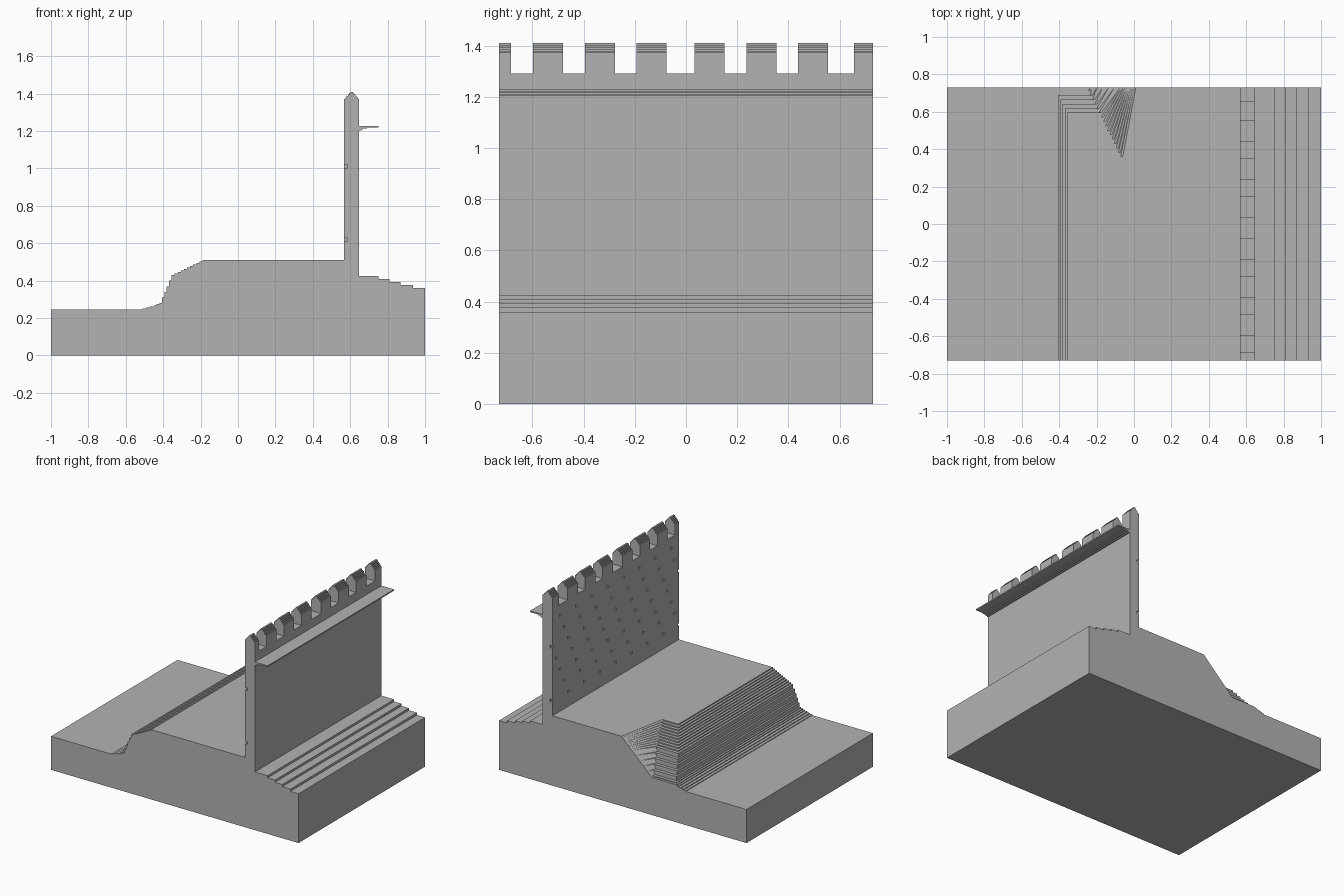
import bpy
import bmesh

if "Cube" in bpy.data.objects:
    bpy.data.objects.remove(bpy.data.objects["Cube"], do_unlink=True)

HALF = 0.73          # half the depth along y
WALL_X = (0.568, 0.648)

stone = bpy.data.materials.new("grey stone")
stone.use_nodes = True
GREY = (0.45, 0.45, 0.45, 1)
stone.diffuse_color = GREY
stone.node_tree.nodes["Principled BSDF"].inputs["Base Color"].default_value = GREY


def loft(bm, ring_a, ring_b):
    """Closed solid between two matching rings of points."""
    a = [bm.verts.new(p) for p in ring_a]
    b = [bm.verts.new(p) for p in ring_b]
    bm.faces.new(a)
    bm.faces.new(b)
    for i in range(len(a)):
        j = (i + 1) % len(a)
        bm.faces.new((a[i], a[j], b[j], b[i]))


def extrude_y(bm, profile, y0, y1):
    loft(bm, [(x, y0, z) for x, z in profile], [(x, y1, z) for x, z in profile])


def box(bm, x0, x1, y0, y1, z0, z1):
    extrude_y(bm, [(x0, z0), (x1, z0), (x1, z1), (x0, z1)], y0, y1)


def finish(name, bm):
    bmesh.ops.recalc_face_normals(bm, faces=bm.faces)
    mesh = bpy.data.meshes.new(name)
    bm.to_mesh(mesh)
    bm.free()
    mesh.materials.append(stone)
    ob = bpy.data.objects.new(name, mesh)
    bpy.context.collection.objects.link(ob)
    return ob


def stairs(points):
    """Turn (x, z) tread starts into a stepped outline."""
    out = [points[0]]
    for x, z in points[1:]:
        out += [(x, out[-1][1]), (x, z)]
    return out


# Ground slab: low field, stepped bank foot, stepped terrace outside the wall
foot = stairs([(-1, 0.245), (-0.51, 0.25), (-0.49, 0.256), (-0.47, 0.262),
               (-0.45, 0.268), (-0.435, 0.274)])
terrace = stairs([(0.6, 0.425), (0.75, 0.409), (0.81, 0.393),
                  (0.87, 0.377), (0.935, 0.36)])
bm = bmesh.new()
extrude_y(bm, [(-1, 0)] + foot + [(0.6, 0.274)] + terrace + [(1, 0.36), (1, 0)],
          -HALF, HALF)
finish("ground", bm)


# Raised bank: thin layers stepping out and down, gentle first, then steep
LAYERS = 16


def layer_z(i):
    if i == LAYERS:
        return 0.274
    return 0.51 - 0.008 * min(i, 10) - 0.03 * max(i - 10, 0)


def side_x(i):
    """Corner and back ends of the sloping side at the back of the bank."""
    corner = -0.06 - 0.0115 * i
    back = 0.01 - (0.51 - layer_z(i)) * 1.04
    return corner, back


bm = bmesh.new()
for i in range(LAYERS):
    left = -0.19 - 0.0165 * min(i, 10) - 0.013 * max(i - 10, 0)
    y = 0.36 + 0.0235 * i
    rings = []
    for k in (i, i + 1):
        corner, back = side_x(k)
        outline = [(left, -HALF), (0.6, -HALF), (0.6, HALF),
                   (back, HALF), (corner, y), (left, y)]
        rings.append([(px, py, layer_z(k)) for px, py in outline])
    loft(bm, *rings)
finish("stepped_bank", bm)

# Wall with small staggered square holes in its inner face
bm = bmesh.new()
box(bm, *WALL_X, -HALF, HALF, 0.28, 1.29)
wall = finish("wall", bm)

bm = bmesh.new()
pitch = HALF / 4
size = 0.009
for row in range(7):
    z = 0.62 + 0.098 * row
    for col in range(9):
        y = -HALF + pitch * (col + (row % 4) / 4)
        if y < HALF + size:
            box(bm, WALL_X[0] - 0.02, WALL_X[0] + 0.018,
                y - size, y + size, z - size, z + size)
cutter = finish("hole_cutter", bm)
cutter.hide_render = True
cut = wall.modifiers.new("holes", 'BOOLEAN')
cut.operation = 'DIFFERENCE'
cut.solver = 'EXACT'
cut.object = cutter
bpy.context.view_layer.objects.active = wall
bpy.ops.object.modifier_apply(modifier=cut.name)
bpy.data.objects.remove(cutter, do_unlink=True)

# Battlements with stepped ridge caps
mid = sum(WALL_X) / 2
half_w = WALL_X[1] - mid
steps = 6
right_side = [(mid + half_w, 1.29)]
for s in range(steps):
    x = mid + half_w * (1 - s / steps)
    z = 1.372 + 0.038 * s / (steps - 1)
    right_side += [(x, z), (mid + half_w * (1 - (s + 1) / steps), z)]
right_side.pop()
cap = right_side + [(2 * mid - x, z) for x, z in reversed(right_side)]
spans = [(-HALF, -0.684), (-0.598, -0.48), (-0.395, -0.278), (-0.193, -0.076),
         (0.033, 0.15), (0.236, 0.353), (0.438, 0.555), (0.656, HALF)]
for n, (y0, y1) in enumerate(spans):
    bm = bmesh.new()
    extrude_y(bm, cap, y0, y1)
    finish(f"battlement_{n + 1}", bm)

# Walkway ledge on the outer face, with a stepped underside
bm = bmesh.new()
under = stairs([(0.64, 1.203), (0.657, 1.209), (0.668, 1.214), (0.69, 1.219)])
extrude_y(bm, under + [(0.75, 1.219), (0.75, 1.228), (0.64, 1.228)], -HALF, HALF)
finish("outer_ledge", bm)
